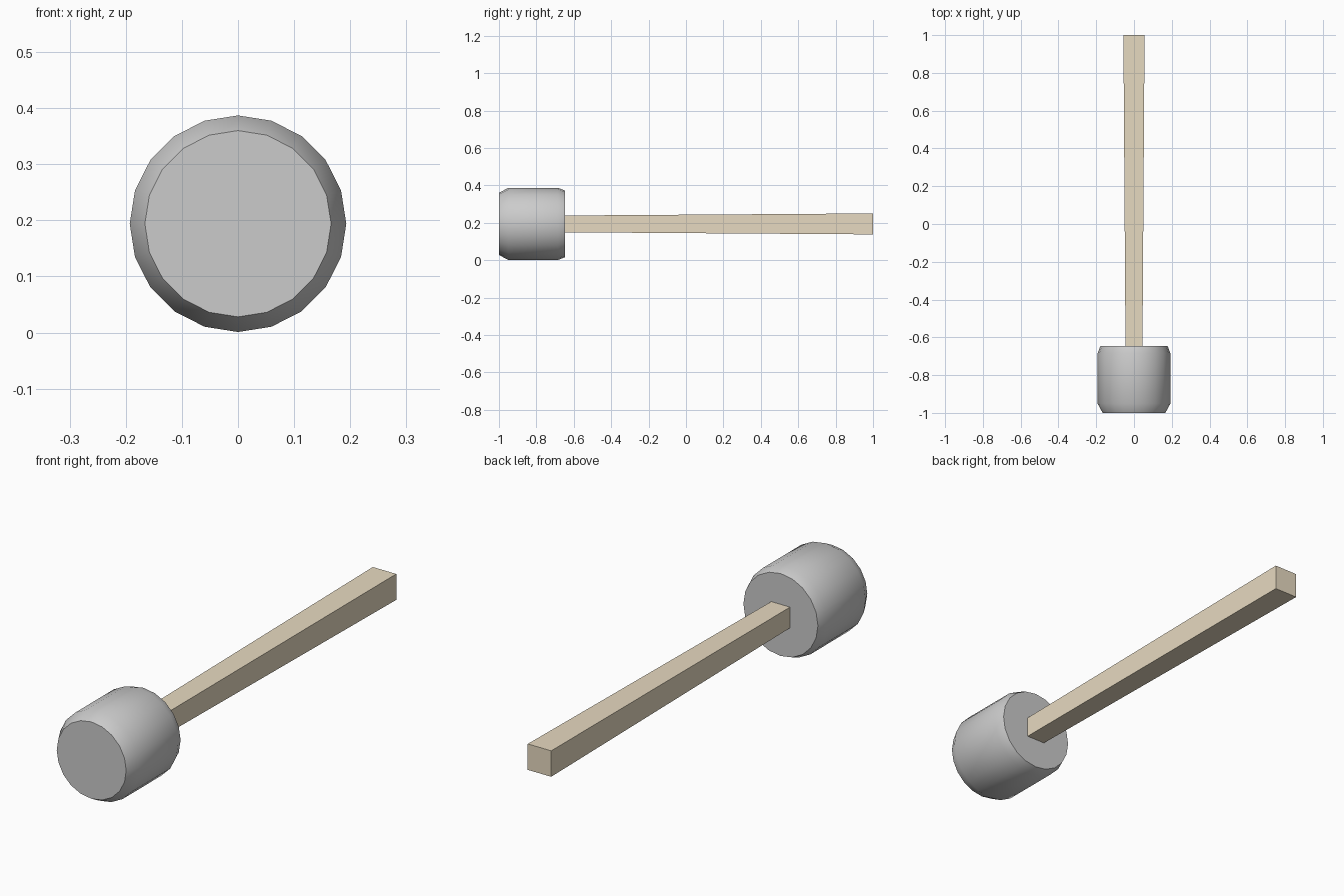
import bpy, bmesh, math

if "Cube" in bpy.data.objects:
    bpy.data.objects.remove(bpy.data.objects["Cube"])

AXIS_Z = 0.194  # height of the shared centre line


def loft(name, rings, sides, turn=0.0):
    """Capped solid along y from (y, radius) rings."""
    bm = bmesh.new()
    loops = []
    for y, r in rings:
        angles = [turn + math.tau * i / sides for i in range(sides)]
        loops.append([bm.verts.new((r * math.cos(a), y, AXIS_Z + r * math.sin(a)))
                      for a in angles])
    for a, b in zip(loops, loops[1:]):
        for i in range(sides):
            j = (i + 1) % sides
            bm.faces.new((a[i], a[j], b[j], b[i]))
    bm.faces.new(loops[0])
    bm.faces.new(loops[-1])
    bmesh.ops.recalc_face_normals(bm, faces=bm.faces)
    mesh = bpy.data.meshes.new(name)
    bm.to_mesh(mesh)
    bm.free()
    obj = bpy.data.objects.new(name, mesh)
    bpy.context.collection.objects.link(obj)
    return obj


# Mallet head: 20-sided drum with chamfered rims
head = loft("mallet_head",
            [(-1.0, 0.166), (-0.95, 0.193), (-0.685, 0.193), (-0.646, 0.178)], 20)
bpy.context.view_layer.objects.active = head
head.select_set(True)
bpy.ops.object.shade_smooth_by_angle(angle=math.radians(35))

# Handle: square bar widening towards its free end, seated inside the head
diag = math.sqrt(2)
handle = loft("handle", [(-0.7, 0.0445 * diag), (1.0, 0.056 * diag)], 4, math.pi / 4)
wood = bpy.data.materials.new("wood")
wood.diffuse_color = (0.80, 0.70, 0.53, 1.0)
wood.use_nodes = True
wood.node_tree.nodes["Principled BSDF"].inputs["Base Color"].default_value = wood.diffuse_color
handle.data.materials.append(wood)
